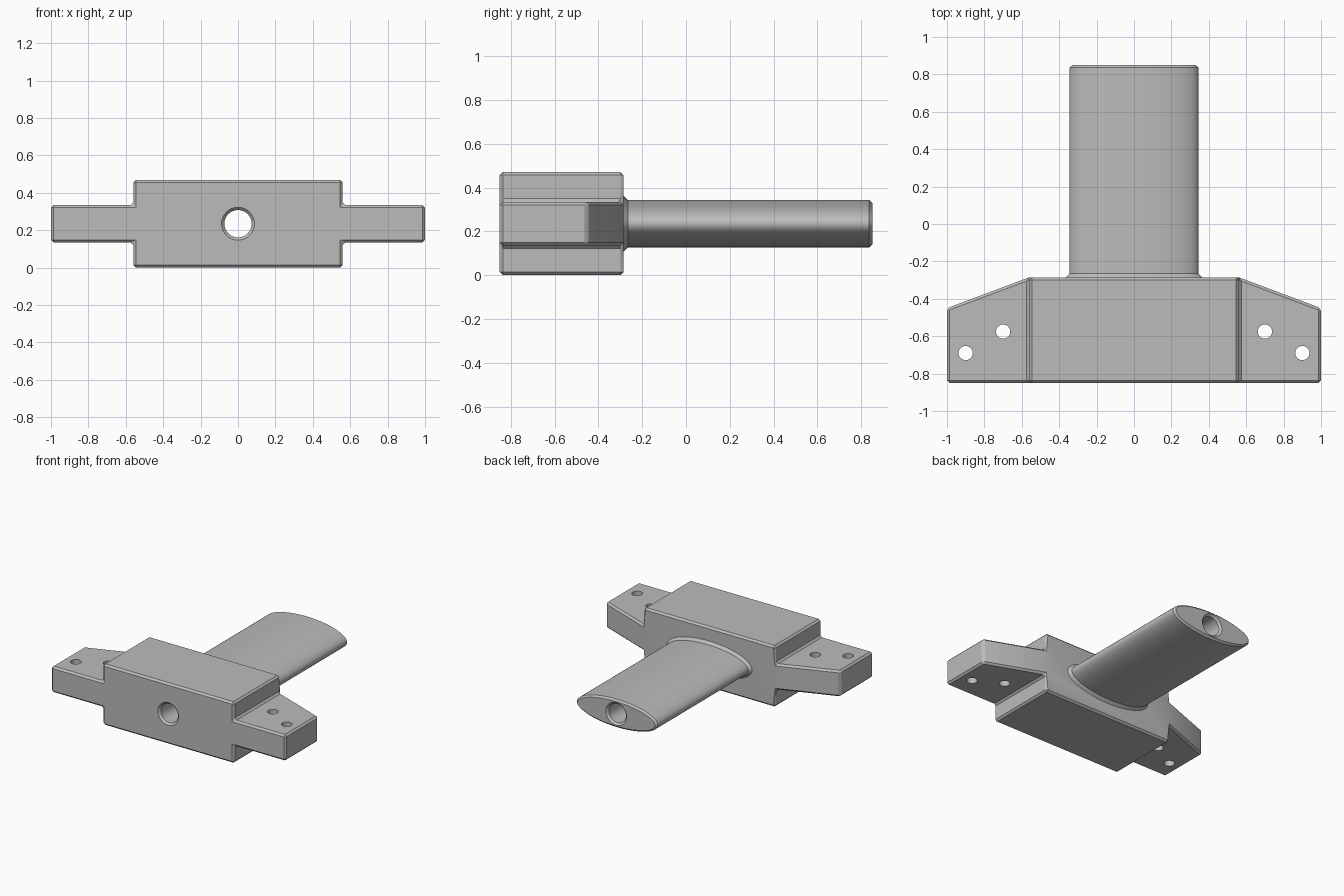
import bpy, bmesh
from math import cos, sin, tau, radians

if "Cube" in bpy.data.objects:
    bpy.data.objects.remove(bpy.data.objects["Cube"])

MID = 0.235                     # height of the centre line
FRONT, SHOULDER, BACK = -0.85, -0.285, 0.85
CHAMFER = 0.014

grey = bpy.data.materials.new("light_grey")
grey.use_nodes = True
grey.diffuse_color = (0.5, 0.5, 0.5, 1)
grey.node_tree.nodes["Principled BSDF"].inputs["Base Color"].default_value = (0.5, 0.5, 0.5, 1)


def finish(name, bm):
    bmesh.ops.recalc_face_normals(bm, faces=bm.faces)
    mesh = bpy.data.meshes.new(name)
    bm.to_mesh(mesh)
    bm.free()
    mesh.materials.append(grey)
    obj = bpy.data.objects.new(name, mesh)
    bpy.context.collection.objects.link(obj)
    return obj


def loft(name, rings, count):
    """Elliptical rings along y: (y, half width, half height)."""
    bm = bmesh.new()
    loops = [[bm.verts.new((a * cos(tau * i / count), y, MID + b * sin(tau * i / count)))
              for i in range(count)] for y, a, b in rings]
    for low, high in zip(loops, loops[1:]):
        for i in range(count):
            j = (i + 1) % count
            bm.faces.new((low[i], low[j], high[j], high[i]))
    bm.faces.new(loops[0])
    bm.faces.new(loops[-1])
    return finish(name, bm)


def apply(obj):
    bpy.context.view_layer.objects.active = obj
    for mod in list(obj.modifiers):
        bpy.ops.object.modifier_apply(modifier=mod.name)


def combine(obj, other, operation):
    mod = obj.modifiers.new(operation, "BOOLEAN")
    mod.operation, mod.solver, mod.object = operation, "EXACT", other
    apply(obj)
    bpy.data.objects.remove(other)


# Mounting block with two tapering side wings, extruded from a cross profile
W, H, TIP, WING = 0.56, 0.235, 1.0, 0.1
profile = [(W, -H), (W, -WING), (TIP, -WING), (TIP, WING), (W, WING), (W, H)]
profile += [(-x, z) for x, z in reversed(profile)]
bm = bmesh.new()
front = [bm.verts.new((x, FRONT, MID + z)) for x, z in profile]
back = [bm.verts.new((x, -0.45 if abs(x) == TIP else SHOULDER, MID + z)) for x, z in profile]
bm.faces.new(front)
for i in range(12):
    j = (i + 1) % 12
    bm.faces.new((front[i], front[j], back[j], back[i]))
bm.faces.new([back[i] for i in (0, 1, 4, 5, 6, 7, 10, 11)])
bm.faces.new(back[1:5])
bm.faces.new(back[7:11])
body = finish("block_and_stem", bm)
bevel = body.modifiers.new("chamfer", "BEVEL")
bevel.width, bevel.segments = CHAMFER, 1
bevel.limit_method, bevel.angle_limit = "ANGLE", radians(30)
apply(body)

# Flat oval stem with a flared collar and chamfered end
A, B, FLARE = 0.345, 0.108, 0.02
stem = loft("stem", [(-0.4, A + FLARE, B + FLARE), (SHOULDER, A + FLARE, B + FLARE),
                     (SHOULDER + FLARE, A, B), (BACK - CHAMFER, A, B),
                     (BACK, A - CHAMFER, B - CHAMFER)], 96)
combine(body, stem, "UNION")

# Long bore, countersunk at both ends
R, C = 0.073, 0.015
bore = loft("bore_cutter", [(y, r, r) for y, r in (
    (FRONT - C, R + 2 * C), (FRONT + C, R), (BACK - C, R), (BACK + C, R + 2 * C))], 48)
combine(body, bore, "DIFFERENCE")

# Screw holes through the wings
for side in (-1, 1):
    for x, y in ((0.7, -0.575), (0.9, -0.69)):
        bpy.ops.mesh.primitive_cylinder_add(vertices=32, radius=0.038, depth=0.6,
                                            location=(side * x, y, MID))
        cutter = bpy.context.object
        cutter.data.materials.append(grey)
        combine(body, cutter, "DIFFERENCE")

bpy.ops.object.select_all(action="DESELECT")
body.select_set(True)
bpy.context.view_layer.objects.active = body
bpy.ops.object.shade_smooth_by_angle(angle=radians(28))
